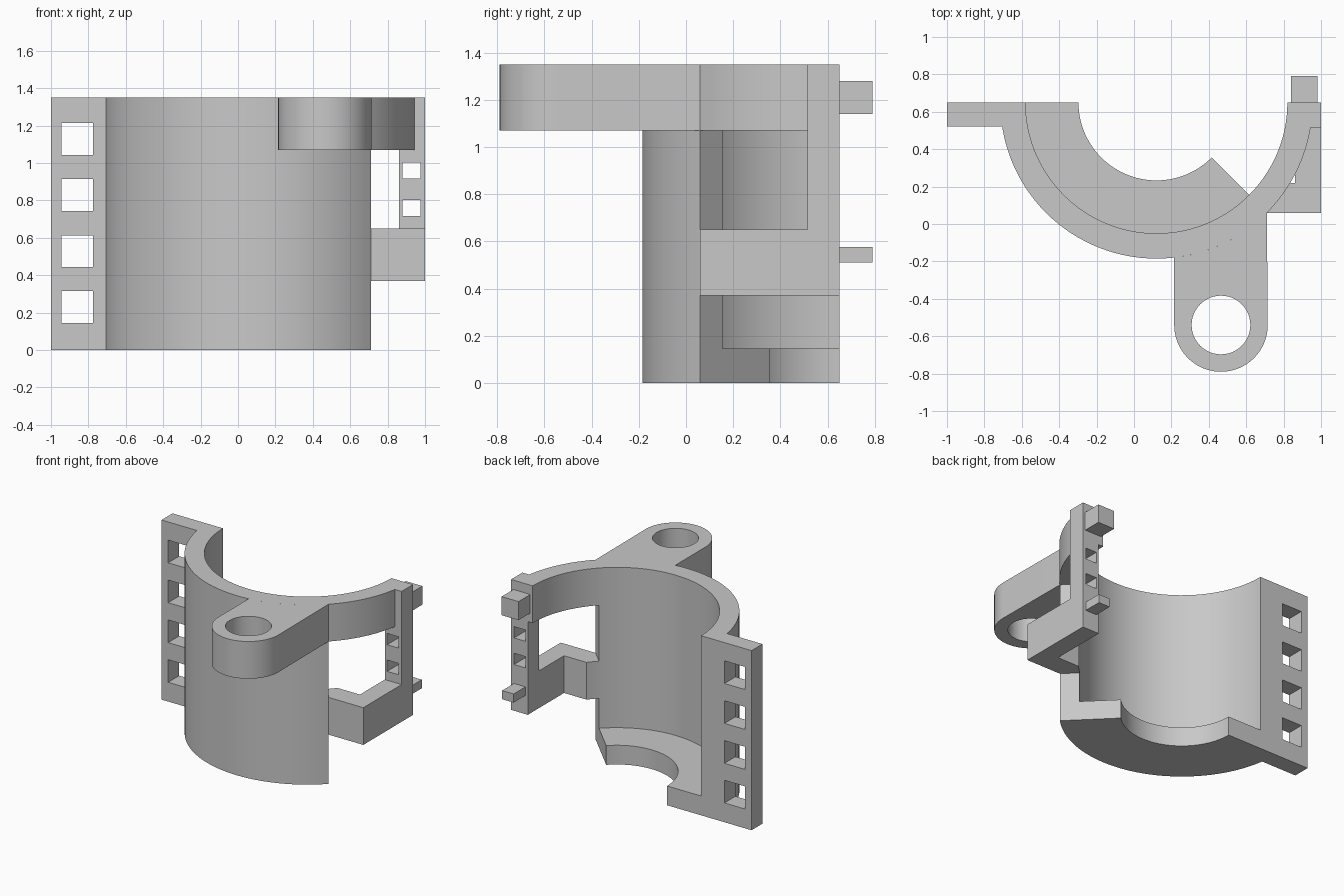
import bpy
import bmesh
from math import cos, sin, radians, degrees, asin
from mathutils import Vector

default = bpy.data.objects.get("Cube")
if default:
    bpy.data.objects.remove(default, do_unlink=True)

GREY = bpy.data.materials.new("plain grey")
GREY.use_nodes = True
colour = (0.58, 0.58, 0.58, 1)
GREY.diffuse_color = colour
GREY.node_tree.nodes["Principled BSDF"].inputs["Base Color"].default_value = colour

# Main dimensions
CX, CY = 0.12, 0.65            # axis of the half cylinder
R_LIP, R_IN, R_OUT = 0.417, 0.70, 0.835
TOP, BAND = 1.35, 1.07         # top of the model, underside of the upper band


def arc(cx, cy, r, start, end, steps):
    """Points along an arc, angles in degrees."""
    angles = [radians(start + (end - start) * i / steps) for i in range(steps + 1)]
    return [(cx + r * cos(a), cy + r * sin(a)) for a in angles]


def prism(name, outline, z0, z1):
    """Extrude a plan outline between two heights."""
    bm = bmesh.new()
    base = bm.faces.new([bm.verts.new((x, y, z0)) for x, y in outline])
    ext = bmesh.ops.extrude_face_region(bm, geom=[base])
    verts = [v for v in ext["geom"] if isinstance(v, bmesh.types.BMVert)]
    bmesh.ops.translate(bm, verts=verts, vec=Vector((0, 0, z1 - z0)))
    bmesh.ops.recalc_face_normals(bm, faces=bm.faces)
    mesh = bpy.data.meshes.new(name)
    bm.to_mesh(mesh)
    bm.free()
    mesh.materials.append(GREY)
    obj = bpy.data.objects.new(name, mesh)
    bpy.context.collection.objects.link(obj)
    return obj


def box(name, x0, x1, y0, y1, z0, z1):
    return prism(name, [(x0, y0), (x1, y0), (x1, y1), (x0, y1)], z0, z1)


def ring(name, r0, r1, start, end, z0, z1):
    steps = round((end - start) / 3)
    outline = arc(CX, CY, r1, start, end, steps) + arc(CX, CY, r0, end, start, steps)
    return prism(name, outline, z0, z1)


def activate(obj):
    bpy.ops.object.select_all(action="DESELECT")
    obj.select_set(True)
    bpy.context.view_layer.objects.active = obj


def cut(obj, cutters):
    """Subtract the cutters and remove them."""
    activate(obj)
    for cutter in cutters:
        mod = obj.modifiers.new("hole", "BOOLEAN")
        mod.operation = "DIFFERENCE"
        mod.solver = "EXACT"
        mod.object = cutter
        bpy.ops.object.modifier_apply(modifier=mod.name)
        bpy.data.objects.remove(cutter, do_unlink=True)


# Curved shell, upper band and bottom lip
wall = ring("curved_wall", R_IN, R_OUT, -180, -45, 0, TOP)
band = ring("upper_band", R_IN, R_OUT, -45, 0, BAND, TOP)
lip = ring("bottom_lip", R_LIP, R_IN + 0.01, -180, -45, 0, 0.145)

# Left flange with four square windows
flange = box("left_flange", -1, -0.69, 0.52, CY, 0, TOP)
cut(flange, [box("cutter", -0.945, -0.775, 0.4, 0.8, z, z + 0.17)
             for z in (0.145, 0.443, 0.743, 1.043)])

# Front ear with a round hole
EX, EY, ER = 0.465, -0.54, 0.25
ear = prism("front_ear",
            arc(EX, EY, ER, -180, 0, 40) + arc(CX, CY, R_OUT, -45, -83.5, 12),
            BAND, TOP)
cut(ear, [prism("cutter", arc(EX, EY, 0.157, 0, 352.5, 47), 1, 1.5)])

# L-shaped arm joining the wall to the right post
inner = degrees(asin((0.22 - CY) / R_IN))
arm = prism("right_arm",
            arc(CX, CY, R_IN, inner, -45, 4)
            + [(CX + R_OUT * cos(radians(45)), 0.06), (1, 0.06), (1, CY),
               (0.86, CY), (0.86, 0.22)],
            0.37, 0.65)

# Right post with two small windows
post = box("right_post", 0.86, 1, 0.515, CY, 0.65, TOP)
cut(post, [box("cutter", 0.88, 0.975, 0.4, 0.8, z, z + 0.085)
           for z in (0.717, 0.917)])

# Rear pegs
upper_peg = box("upper_peg", 0.84, 0.98, CY - 0.01, 0.79, 1.14, 1.28)
lower_peg = box("lower_peg", 0.88, 0.975, CY - 0.01, 0.79, 0.51, 0.575)

# Smooth the curved parts, keeping the edges sharp
for part in (wall, band, lip, ear, arm):
    activate(part)
    bpy.ops.object.shade_smooth_by_angle(angle=radians(25))
